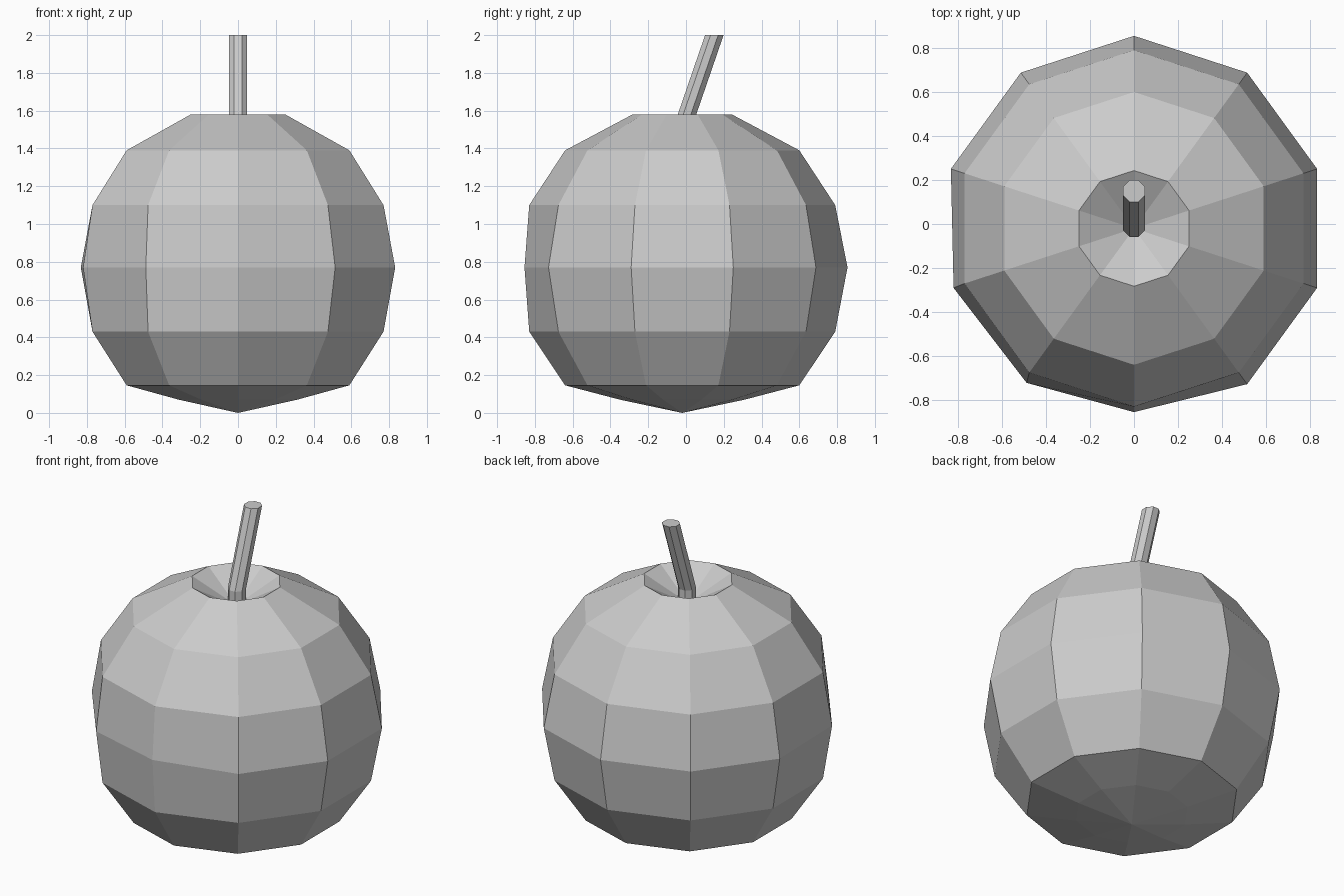
import bpy, bmesh
from math import sin, cos, pi

if "Cube" in bpy.data.objects:
    bpy.data.objects.remove(bpy.data.objects["Cube"])

def make_object(name, bm):
    bmesh.ops.recalc_face_normals(bm, faces=bm.faces)
    me = bpy.data.meshes.new(name)
    bm.to_mesh(me)
    bm.free()
    ob = bpy.data.objects.new(name, me)
    bpy.context.collection.objects.link(ob)
    return ob

def add_ring(bm, n, r, y, z, turn=0.0):
    return [bm.verts.new((r * sin(2 * pi * i / n + turn),
                          y - r * cos(2 * pi * i / n + turn), z)) for i in range(n)]

def bridge(bm, a, b):
    n = len(a)
    for i in range(n):
        j = (i + 1) % n
        bm.faces.new((a[i], a[j], b[j], b[i]))

def fan(bm, ring, tip):
    for i in range(len(ring)):
        bm.faces.new((ring[i], ring[(i + 1) % len(ring)], tip))

# Fruit body: ten-sided rings, pointed base, sunken top
CY = -0.02
profile = [(0.33, 0.07), (0.62, 0.146), (0.81, 0.43), (0.875, 0.77),
           (0.81, 1.10), (0.62, 1.39), (0.263, 1.58)]
bm = bmesh.new()
rings = [add_ring(bm, 10, r, CY, z) for r, z in profile]
for a, b in zip(rings, rings[1:]):
    bridge(bm, a, b)
fan(bm, rings[0], bm.verts.new((0, CY, 0)))
fan(bm, rings[-1], bm.verts.new((0, CY, 1.43)))
# Slight flattening on the front-left of the widest ring
belly = rings[3]
belly[0].co.y = -0.855
belly[9].co.x, belly[9].co.y = -0.488, -0.722
belly[8].co.x = -0.82
make_object("fruit_body", bm)

# Stem: eight-sided, short upright foot then leaning back
bm = bmesh.new()
path = [(-0.01, 1.42), (-0.01, 1.535), (0.15, 2.0)]
rings = [add_ring(bm, 8, 0.053, y, z, pi / 8) for y, z in path]
for a, b in zip(rings, rings[1:]):
    bridge(bm, a, b)
bm.faces.new(rings[0])
bm.faces.new(rings[-1])
make_object("stem", bm)
